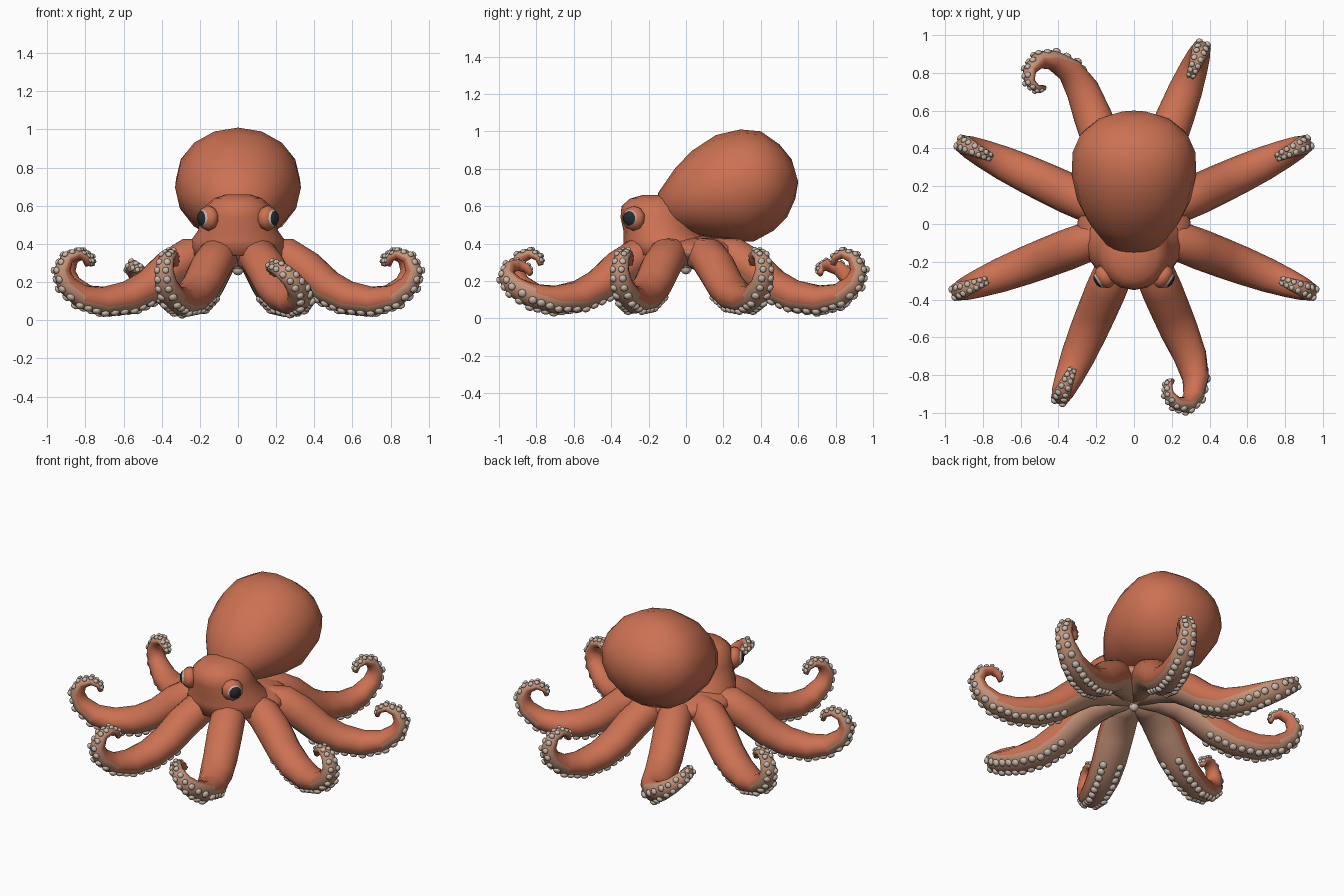
import bpy, bmesh
from math import sin, cos, pi, radians, atan2
from mathutils import Vector, Matrix

cube = bpy.data.objects.get("Cube")
if cube:
    bpy.data.objects.remove(cube)


def material(name, rgb):
    m = bpy.data.materials.new(name)
    m.use_nodes = True
    m.diffuse_color = (*rgb, 1)
    bsdf = m.node_tree.nodes["Principled BSDF"]
    bsdf.inputs["Base Color"].default_value = (*rgb, 1)
    bsdf.inputs["Roughness"].default_value = 0.7
    return m


SKIN = material("orange_skin", (0.60, 0.165, 0.085))
BELLY = material("tan_underside", (0.55, 0.29, 0.19))
SUCKER = material("pale_sucker", (0.58, 0.49, 0.41))
PUPIL = material("dark_pupil", (0.02, 0.025, 0.03))


def finish(name, bm, mats):
    bmesh.ops.recalc_face_normals(bm, faces=bm.faces)
    for f in bm.faces:
        f.smooth = True
    mesh = bpy.data.meshes.new(name)
    bm.to_mesh(mesh)
    bm.free()
    for m in mats:
        mesh.materials.append(m)
    obj = bpy.data.objects.new(name, mesh)
    bpy.context.collection.objects.link(obj)
    return obj


def loft(name, rings, mats, rule=lambda i, k: 0):
    """Skin a list of equal point rings and cap both ends."""
    bm = bmesh.new()
    rows = [[bm.verts.new(p) for p in ring] for ring in rings]
    n = len(rows[0])
    for i in range(len(rows) - 1):
        for k in range(n):
            j = (k + 1) % n
            f = bm.faces.new((rows[i][k], rows[i][j], rows[i + 1][j], rows[i + 1][k]))
            f.material_index = rule(i, k)
    bm.faces.new(rows[0])
    bm.faces.new(rows[-1])
    return finish(name, bm, mats)


def ellipse(center, u, v, n=16):
    return [center + u * cos(2 * pi * k / n) + v * sin(2 * pi * k / n) for k in range(n)]


def ball(bm, center, axis, radius, depth, segs=8, rows=5):
    """Squashed sphere whose short axis points along axis."""
    rot = Vector(axis).to_track_quat('Z', 'Y').to_matrix().to_4x4()
    mat = Matrix.Translation(center) @ rot @ Matrix.Diagonal((radius, radius, depth, 1))
    bmesh.ops.create_uvsphere(bm, u_segments=segs, v_segments=rows, radius=1, matrix=mat)


# Mantle: leaning egg, each row gives upper (y, z), lower (y, z) and half width
MANTLE = [(-.14, .60, -.09, .50, .07), (-.15, .67, -.05, .465, .15),
          (-.06, .80, .10, .435, .245), (.03, .895, .22, .415, .30),
          (.16, .98, .36, .41, .33), (.29, 1.01, .47, .47, .325),
          (.40, 1.0, .54, .54, .285), (.50, .93, .585, .64, .20),
          (.565, .85, .60, .73, .09)]
rings = []
for yu, zu, yl, zl, w in MANTLE:
    up, low = Vector((0, yu, zu)), Vector((0, yl, zl))
    rings.append(ellipse((up + low) / 2, (up - low) / 2, Vector((w, 0, 0))))
loft("mantle", rings, [SKIN])

# Head: stacked ovals (z, centre y, half width, half depth)
HEAD = [(.34, -.07, .27, .26), (.42, -.11, .245, .225), (.47, -.14, .21, .195),
        (.54, -.16, .19, .19), (.60, -.17, .17, .175), (.64, -.17, .125, .13),
        (.66, -.16, .06, .07)]
loft("head", [ellipse(Vector((0, y, z)), Vector((w, 0, 0)), Vector((0, d, 0)))
              for z, y, w, d in HEAD], [SKIN])

# Web joining the arms, tan below
bm = bmesh.new()
ball(bm, (0, 0, .36), (0, 0, 1), .30, .085, 24, 10)
for f in bm.faces:
    f.material_index = int(f.normal.z < -0.1)
finish("arm_web", bm, [SKIN, BELLY])

# Mouth under the web
bm = bmesh.new()
ball(bm, (0, 0, .265), (0, 0, 1), .03, .03)
finish("mouth", bm, [SUCKER])

# Eyes: skin lid, pale eyeball, dark pupil facing outwards
for side, label in ((1, "left"), (-1, "right")):
    out = Vector((.84 * side, -.54, 0))
    spot = Vector((.155 * side, -.28, .535))
    bm = bmesh.new()
    ball(bm, spot, out, .067, .048, 10, 8)
    finish(label + "_eyelid", bm, [SKIN])
    bm = bmesh.new()
    ball(bm, spot + out * .022, out, .048, .038, 12, 10)
    for f in bm.faces:
        f.material_index = int((f.calc_center_median() - spot).dot(out) > .043)
    finish(label + "_eye", bm, [SUCKER, PUPIL])

# Arm path: distance out, height, half width, half thickness
ARM = [(.0, .34, .05, .07), (.15, .345, .085, .085), (.28, .33, .105, .10),
       (.38, .27, .108, .10), (.50, .175, .105, .092), (.62, .12, .10, .085),
       (.76, .10, .09, .075), (.88, .125, .075, .062), (.965, .19, .06, .052),
       (.99, .26, .05, .045), (.958, .325, .042, .034), (.90, .347, .034, .027),
       (.855, .325, .027, .021), (.842, .285, .018, .014)]
CURL = 6       # path index where the tip starts to lift
SIDES = 16


def build_arm(name, azimuth, lift=1.0, sway=0.0):
    """Arm with an upward curl; sway tips the curl sideways."""
    a = radians(azimuth)
    out, lat, up = Vector((cos(a), sin(a), 0)), Vector((-sin(a), cos(a), 0)), Vector((0, 0, 1))
    base_z = ARM[CURL][1]
    path = []
    for i, (r, z, w, h) in enumerate(ARM):
        rise = z - base_z if i > CURL else 0
        path.append(out * r + up * (base_z + rise * lift if i > CURL else z) + lat * rise * sway)
    frames = []
    last = len(path) - 1
    for i, p in enumerate(path):
        t = (path[min(i + 1, last)] - path[max(i - 1, 0)]).normalized()
        tilt = atan2(sway, lift) * min(1, max(0, (i - CURL + 1) / 3))
        s = lat * cos(tilt) - up * sin(tilt)
        s = (s - t * s.dot(t)).normalized()
        frames.append((p, s, t.cross(s), ARM[i][2], ARM[i][3]))

    def colour(i, k):
        return int(sin(2 * pi * (k + .5) / SIDES) < (-.5 if i < CURL + 1 else -.1))

    loft(name, [ellipse(p, s * w, n * h, SIDES) for p, s, n, w, h in frames],
         [SKIN, BELLY], colour)

    # Two rows of suckers along the underside
    bm = bmesh.new()
    for i in range(4, last):
        f0, f1 = frames[i], frames[i + 1]
        size = min(.024, .008 + f0[3] * .22)
        count = max(1, round((f1[0] - f0[0]).length / (size * 2)))
        for c in range(count):
            p, s, n, w, h = [x.lerp(y, c / count) if isinstance(x, Vector)
                             else x + (y - x) * c / count for x, y in zip(f0, f1)]
            for row in (-1, 1):
                spot = p + s * w * .5 * row - n * h * .87
                ball(bm, spot, s * .4 * row - n, size, size * .65)
    finish(name + "_suckers", bm, [SUCKER])


for label, azimuth, lift, sway in (
        ("left_front_side_arm", -21, 1, 0), ("left_back_side_arm", 25, 1, 0),
        ("left_back_arm", 69, 1, 0), ("right_back_arm", 111, .75, 1.0),
        ("right_back_side_arm", 155, 1, 0), ("right_front_side_arm", 201, 1, 0),
        ("right_front_arm", 247, 1, 0), ("left_front_arm", 293, .75, -.75)):
    build_arm(label, azimuth, lift, sway)
